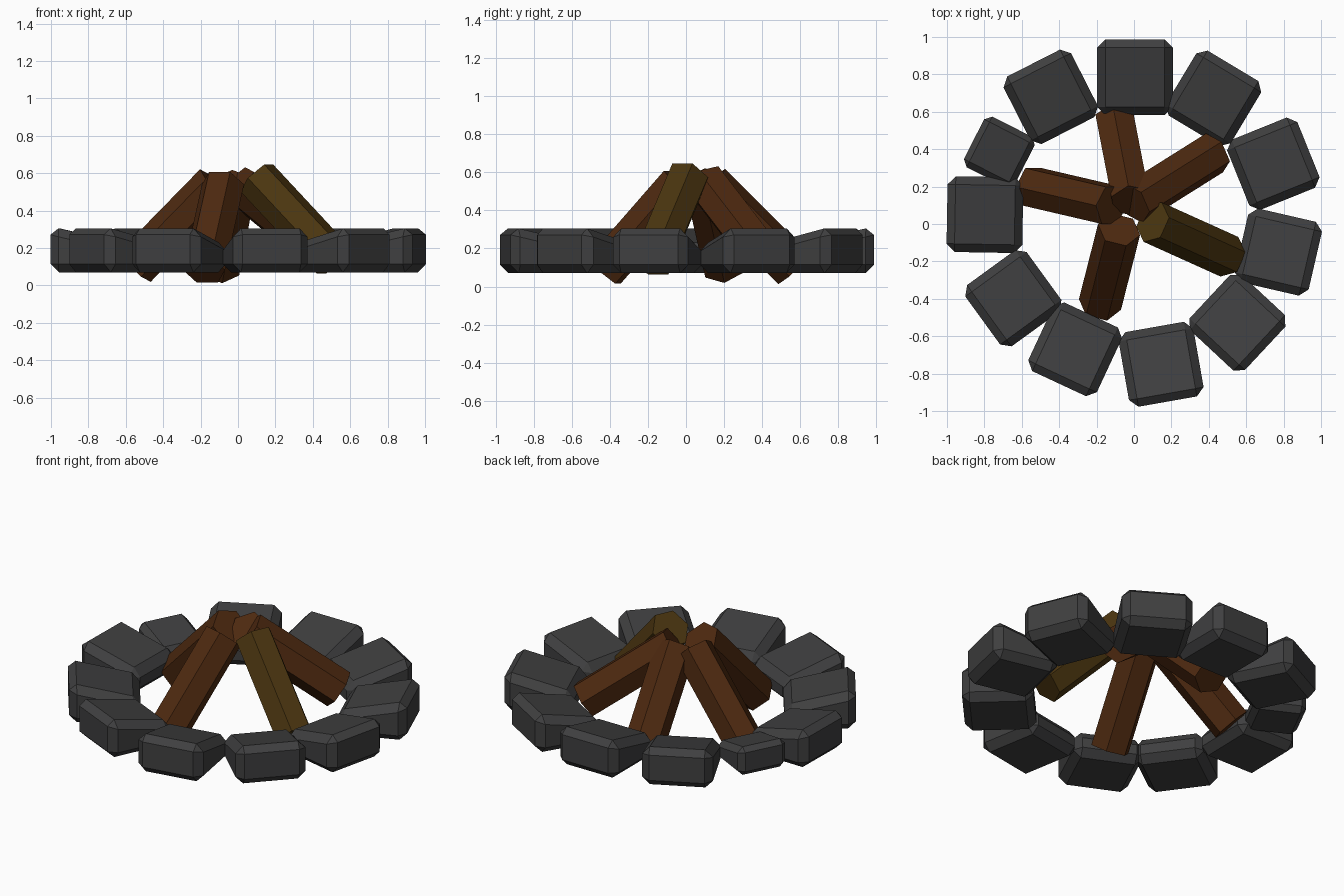
import bpy, bmesh
from math import radians
from mathutils import Matrix, Vector

if "Cube" in bpy.data.objects:
    bpy.data.objects.remove(bpy.data.objects["Cube"])


def material(name, color):
    m = bpy.data.materials.new(name)
    m.diffuse_color = (*color, 1)
    m.use_nodes = True
    m.node_tree.nodes["Principled BSDF"].inputs["Base Color"].default_value = m.diffuse_color
    return m


stone_mat = material("stone_grey", (0.05, 0.05, 0.051))
brown = material("bark_brown", (0.075, 0.022, 0.005))
olive = material("bark_olive", (0.07, 0.036, 0.005))


def add_object(name, bm, mat):
    me = bpy.data.meshes.new(name)
    bm.to_mesh(me)
    bm.free()
    me.materials.append(mat)
    bpy.context.collection.objects.link(bpy.data.objects.new(name, me))


def stone(name, x, y, turn, scale=1.0):
    # chamfered wedge: local +x points outward, top slopes down inward
    bm = bmesh.new()
    bmesh.ops.create_cube(bm, size=1)
    bmesh.ops.scale(bm, vec=(0.405, 0.405, 0.245), verts=bm.verts)
    for v in bm.verts:
        if v.co.x < 0 and v.co.z > 0:
            v.co.z -= 0.095
    bmesh.ops.bevel(bm, geom=bm.edges[:], offset=0.044, offset_type='OFFSET',
                    segments=1, profile=0.5, affect='EDGES')
    bm.transform(Matrix.Translation((x, y, 0.193))
                 @ Matrix.Rotation(radians(turn), 4, 'Z') @ Matrix.Scale(scale, 4))
    add_object(name, bm, stone_mat)


def log(name, foot, top, roll, mat, radius=0.116):
    # hexagonal prism along foot -> top; roll 0 has a flat side facing up
    a, b = Vector(foot), Vector(top)
    axis = (b - a).normalized()
    side = axis.cross(Vector((0, 0, 1))).normalized()
    up = side.cross(axis)
    frame = Matrix((side, up, axis)).transposed().to_4x4()
    bm = bmesh.new()
    bmesh.ops.create_cone(bm, cap_ends=True, segments=6, radius1=radius,
                          radius2=radius, depth=(b - a).length)
    bm.transform(Matrix.Translation((a + b) / 2) @ frame
                 @ Matrix.Rotation(radians(30 + roll), 4, 'Z'))
    add_object(name, bm, mat)


# Ring of stones: x, y, turn, scale
ring = [
    (0.005, 0.785, 90, 1), (0.425, 0.672, 59, 1), (0.745, 0.322, 22, 1),
    (0.772, -0.15, -13, 1), (0.553, -0.527, -43, 1), (0.145, -0.75, -80, 1),
    (-0.315, -0.67, -115, 1), (-0.645, -0.397, -144, 1), (-0.797, 0.05, 179, 1),
    (-0.72, 0.385, 153, 0.75), (-0.445, 0.68, 117, 1),
]
for i, s in enumerate(ring):
    stone(f"ring_stone_{i + 1}", *s)

# Leaning logs
log("front_log", (-0.182, -0.43, 0.082), (-0.08, -0.03, 0.54), 0, brown)
log("right_log", (0.51, -0.175, 0.135), (0.10, 0.01, 0.575), 0, olive)
log("back_right_log", (0.43, 0.38, 0.19), (0.0, 0.11, 0.54), 15, brown)
log("back_log", (-0.10, 0.565, 0.095), (-0.015, 0.125, 0.535), 30, brown)
log("left_log", (-0.55, 0.20, 0.10), (-0.12, 0.10, 0.54), 20, brown)
